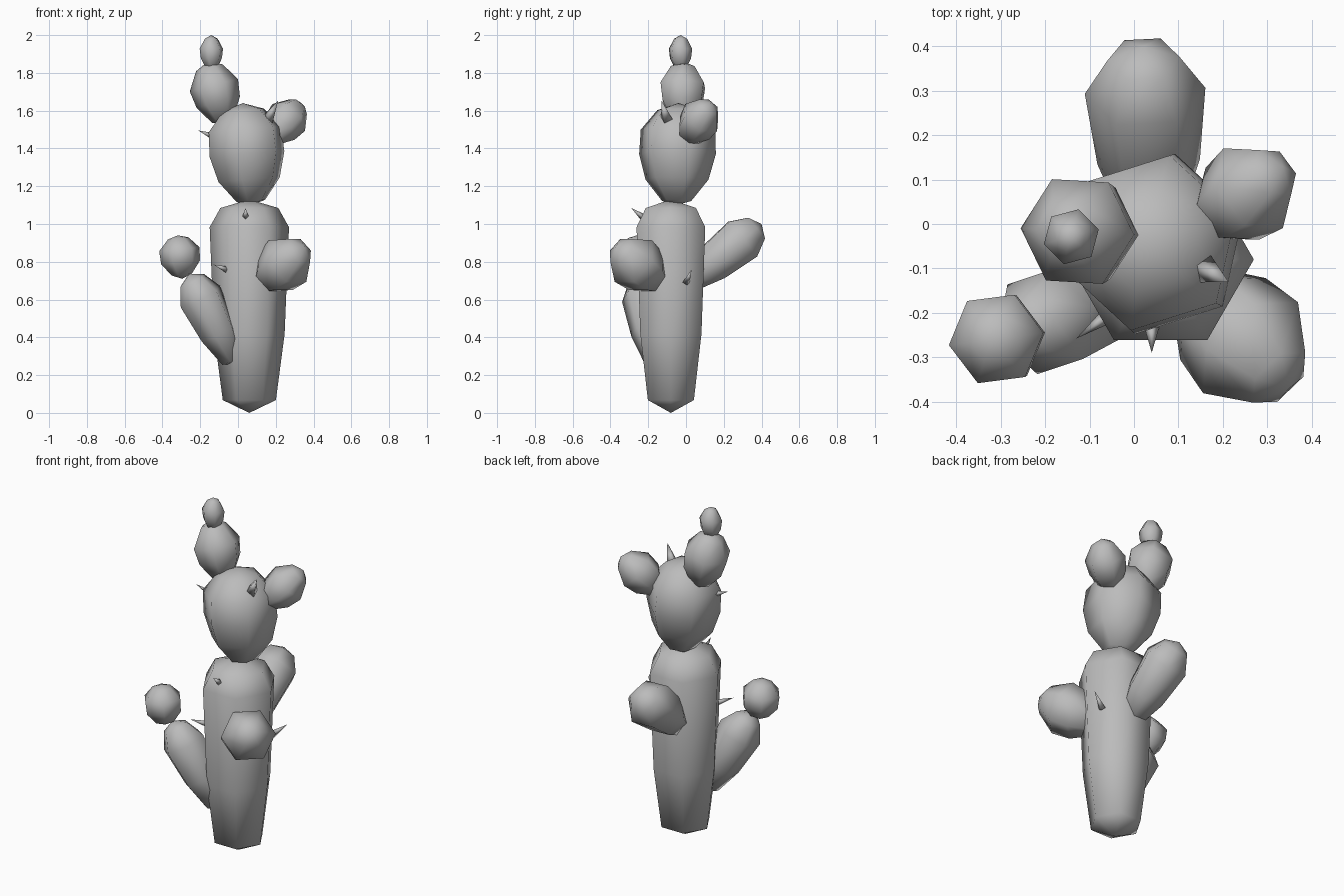
import bpy
import bmesh
from math import cos, sin, pi, radians
from mathutils import Vector

if "Cube" in bpy.data.objects:
    bpy.data.objects.remove(bpy.data.objects["Cube"], do_unlink=True)

# One plain grey for the whole plant
grey = bpy.data.materials.new("plain grey")
grey.use_nodes = True
grey.diffuse_color = (0.5, 0.5, 0.5, 1)
grey.node_tree.nodes["Principled BSDF"].inputs["Base Color"].default_value = (0.5, 0.5, 0.5, 1)

# Profiles: (share of length, share of radius), closed by a point at each end
TRUNK = [(.06, .67), (.37, .89), (.87, 1), (.96, .73)]
HEAD = [(.04, .38), (.25, .82), (.5, 1), (.74, .97), (.93, .55)]
PAD = [(.06, .45), (.35, .9), (.62, 1), (.9, .55)]
ARM = [(.05, .5), (.35, .85), (.75, 1), (.93, .6)]
BALL = [(.1, .5), (.38, .95), (.68, .98), (.93, .5)]
SPIKE = [(.02, 1)]


def lobe(name, start, end, radius, profile, turn=0, sides=6):
    """Closed lathe shape running from start to end."""
    start, end = Vector(start), Vector(end)
    axis = end - start
    quat = axis.to_track_quat('Z', 'Y')
    bm = bmesh.new()
    rings = []
    for t, r in profile:
        ring = []
        for i in range(sides):
            a = 2 * pi * i / sides + radians(turn)
            offset = quat @ Vector((cos(a), sin(a), 0))
            ring.append(bm.verts.new(start + axis * t + offset * r * radius))
        rings.append(ring)
    bottom, top = bm.verts.new(start), bm.verts.new(end)
    for i in range(sides):
        j = (i + 1) % sides
        bm.faces.new((bottom, rings[0][j], rings[0][i]))
        bm.faces.new((top, rings[-1][i], rings[-1][j]))
        for low, high in zip(rings, rings[1:]):
            bm.faces.new((low[i], low[j], high[j], high[i]))
    bmesh.ops.recalc_face_normals(bm, faces=bm.faces)
    for face in bm.faces:
        face.smooth = True
    mesh = bpy.data.meshes.new(name)
    bm.to_mesh(mesh)
    bm.free()
    mesh.materials.append(grey)
    obj = bpy.data.objects.new(name, mesh)
    bpy.context.collection.objects.link(obj)
    return obj


# Trunk and head
lobe("trunk", (.06, -.08, 0), (.06, -.08, 1.13), .21, TRUNK)
lobe("head", (.07, -.05, 1.1), (.025, -.04, 1.64), .208, HEAD)

# Pads growing from the head
lobe("upper_pad", (-.075, -.02, 1.53), (-.16, -.015, 1.86), .132, PAD, 30)
lobe("top_bud", (-.14, -.03, 1.81), (-.142, -.028, 2), .064, PAD, 30)
lobe("side_pad", (.16, .0, 1.44), (.335, .13, 1.64), .112, PAD)

# Arms growing from the trunk
lobe("front_arm", (.12, -.13, .68), (.35, -.37, .88), .148, PAD)
lobe("back_arm", (.04, .0, .68), (.02, .4, 1.0), .136, ARM)
lobe("right_arm", (-.02, -.16, .26), (-.26, -.24, .735), .123, ARM, 30)
lobe("right_ball", (-.295, -.257, .71), (-.318, -.26, .94), .11, BALL, 30)

# Spikes: base and tip
spikes = {
    "front": ((.04, -.22, 1.03), (.04, -.29, 1.085)),
    "right": ((-.05, -.2, .755), (-.13, -.258, .785)),
    "left": ((.22, .0, .69), (.3, .03, .76)),
    "crown": ((.155, -.1, 1.55), (.213, -.13, 1.655)),
    "head_side": ((-.12, -.08, 1.46), (-.21, -.09, 1.495)),
}
for place, (base, tip) in spikes.items():
    size = .035 if place == "crown" else .02
    lobe(place + "_spike", base, tip, size, SPIKE, sides=4)
